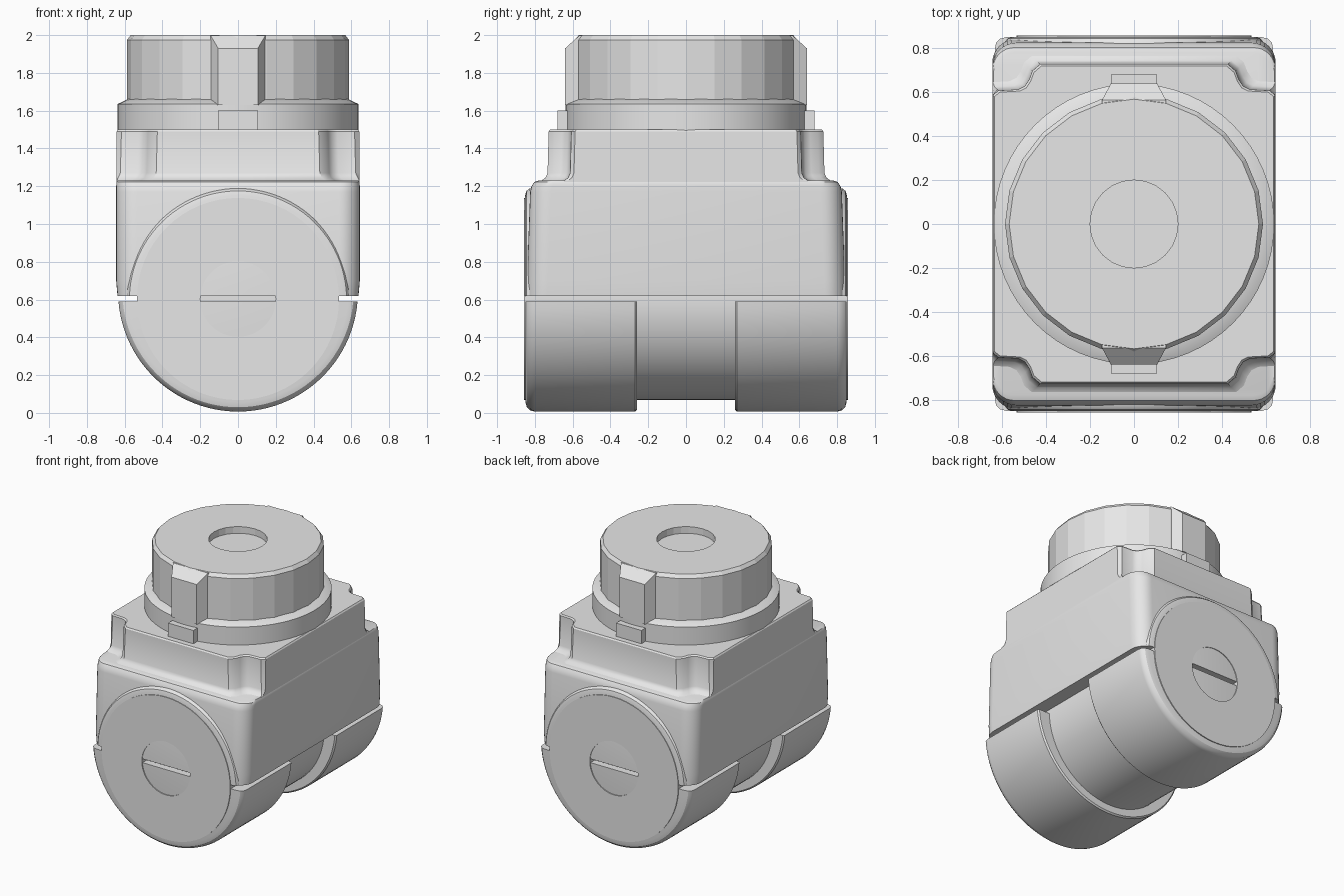
import bpy, bmesh, math
from math import sin, cos, pi, asin

cube = bpy.data.objects.get("Cube")
if cube:
    bpy.data.objects.remove(cube, do_unlink=True)

grey = bpy.data.materials.new("light_grey")
grey.use_nodes = True
grey.diffuse_color = (0.8, 0.8, 0.8, 1)
grey.node_tree.nodes["Principled BSDF"].inputs["Base Color"].default_value = (0.8, 0.8, 0.8, 1)


def loft(name, rings, smooth=True):
    """Skin a stack of equal-length rings and close both ends."""
    bm = bmesh.new()
    rows = [[bm.verts.new(p) for p in ring] for ring in rings]
    n = len(rows[0])
    for a, b in zip(rows, rows[1:]):
        for i in range(n):
            j = (i + 1) % n
            bm.faces.new((a[i], a[j], b[j], b[i]))
    bm.faces.new(rows[0])
    bm.faces.new(rows[-1])
    bmesh.ops.recalc_face_normals(bm, faces=bm.faces)
    mesh = bpy.data.meshes.new(name)
    bm.to_mesh(mesh)
    bm.free()
    mesh.materials.append(grey)
    obj = bpy.data.objects.new(name, mesh)
    bpy.context.collection.objects.link(obj)
    if smooth:
        bpy.ops.object.select_all(action='DESELECT')
        obj.select_set(True)
        bpy.context.view_layer.objects.active = obj
        bpy.ops.object.shade_smooth_by_angle(angle=math.radians(32))
    return obj


def circle(r, h, n):
    return [(r * cos(2 * pi * i / n), r * sin(2 * pi * i / n), h) for i in range(n)]


def quarter_mirror(quad, z):
    """Outline in the +x +y quadrant, mirrored around both axes."""
    q2 = [(-x, y) for x, y in reversed(quad)]
    half = quad + q2
    return [(x, y, z) for x, y in half + [(-x, -y) for x, y in half]]


def rounded_rect(hx, hy, r, z):
    quad = [(hx - r + r * cos(a * pi / 16), hy - r + r * sin(a * pi / 16)) for a in range(9)]
    return quarter_mirror(quad, z)


def arc_ring(r, y, centre, cut, side, n=48):
    """Circle segment above (side 1) or below (side -1) the height cut."""
    a0 = asin((cut - centre) / r * side)
    return [(r * cos(a0 + (pi - 2 * a0) * i / n), y,
             centre + side * r * sin(a0 + (pi - 2 * a0) * i / n)) for i in range(n + 1)]


# Main housing: rounded block with drafted front and back
loft("housing", [rounded_rect(*s) for s in (
    (0.638, 0.845, 0.11, 0.62), (0.645, 0.842, 0.11, 0.70), (0.645, 0.825, 0.11, 1.17),
    (0.645, 0.818, 0.11, 1.20), (0.643, 0.803, 0.10, 1.222), (0.64, 0.78, 0.10, 1.23))])

# Notched step on top of the housing, flared at its foot
notch = [(0.645, 0.59), (0.62, 0.61), (0.53, 0.615), (0.50, 0.63),
         (0.48, 0.66), (0.465, 0.70), (0.43, 0.73)]
step = []
for z, d in ((1.2, 0.04), (1.23, 0.035), (1.245, 0.014), (1.27, 0.003), (1.49, -0.003), (1.5, -0.01)):
    step.append(quarter_mirror([(min(x + d, 0.643), y + d) for x, y in notch], z))
loft("upper_step", step)

# Arched boss around the horizontal barrel
arch = ((0.852, 0.55), (0.845, 0.575), (0.83, 0.587), (0.80, 0.592))
profile = [(-y, r) for y, r in arch] + [(y, r) for y, r in reversed(arch)]
loft("arched_boss", [arc_ring(r, y, 0.6, 0.62, 1) for y, r in profile])

# Horizontal barrel with a round recess in each end
barrel = [(0.2, -0.80), (0.2, -0.857), (0.535, -0.857)]
barrel += [(r, -h) for r, h in reversed(barrel)]
loft("barrel", [[(x, h, z + 0.603) for x, z, _ in circle(r, 0, 64)] for r, h in barrel])

# Lower clamp shells, front and back
shell = ((0.26, 0.625), (0.27, 0.635), (0.80, 0.635), (0.825, 0.629), (0.843, 0.612), (0.85, 0.585))
for side, label in ((-1, "front"), (1, "back")):
    loft(label + "_lower_shell", [arc_ring(r, side * y, 0.642, 0.59, -1) for y, r in shell])

# Round flange with a sloped shoulder
loft("top_flange", [circle(r, z, 64) for r, z in
                    ((0.638, 1.48), (0.638, 1.635), (0.58, 1.662))])

# Faceted knob with a recessed centre
loft("knob", [circle(r, z, 24) for r, z in ((0.587, 1.6), (0.587, 1.975), (0.568, 2.0), (0.2, 2.0))], False)
bpy.data.objects.remove(bpy.data.objects["knob"], do_unlink=True)
loft("knob", [circle(r, z, 24) for r, z in
              ((0.587, 1.6), (0.587, 1.975), (0.568, 2.0), (0.2, 2.0), (0.2, 1.95))], False)

# Bevelled keys on the knob and small tabs on the flange
for side, label in ((-1, "front"), (1, "back")):
    key = [[(x * hx, side * y, z) for x, z in ((-1, 1.63), (1, 1.63), (1, top), (-1, top))]
           for hx, y, top in ((0.145, 0.45, 1.998), (0.145, 0.565, 1.998), (0.105, 0.64, 1.93))]
    loft(label + "_key", key, False)
    tab = [[(x * 0.105, side * y, z) for x, z in ((-1, 1.49), (1, 1.49), (1, 1.6), (-1, 1.6))]
           for y in (0.58, 0.68)]
    loft(label + "_tab", tab, False)
